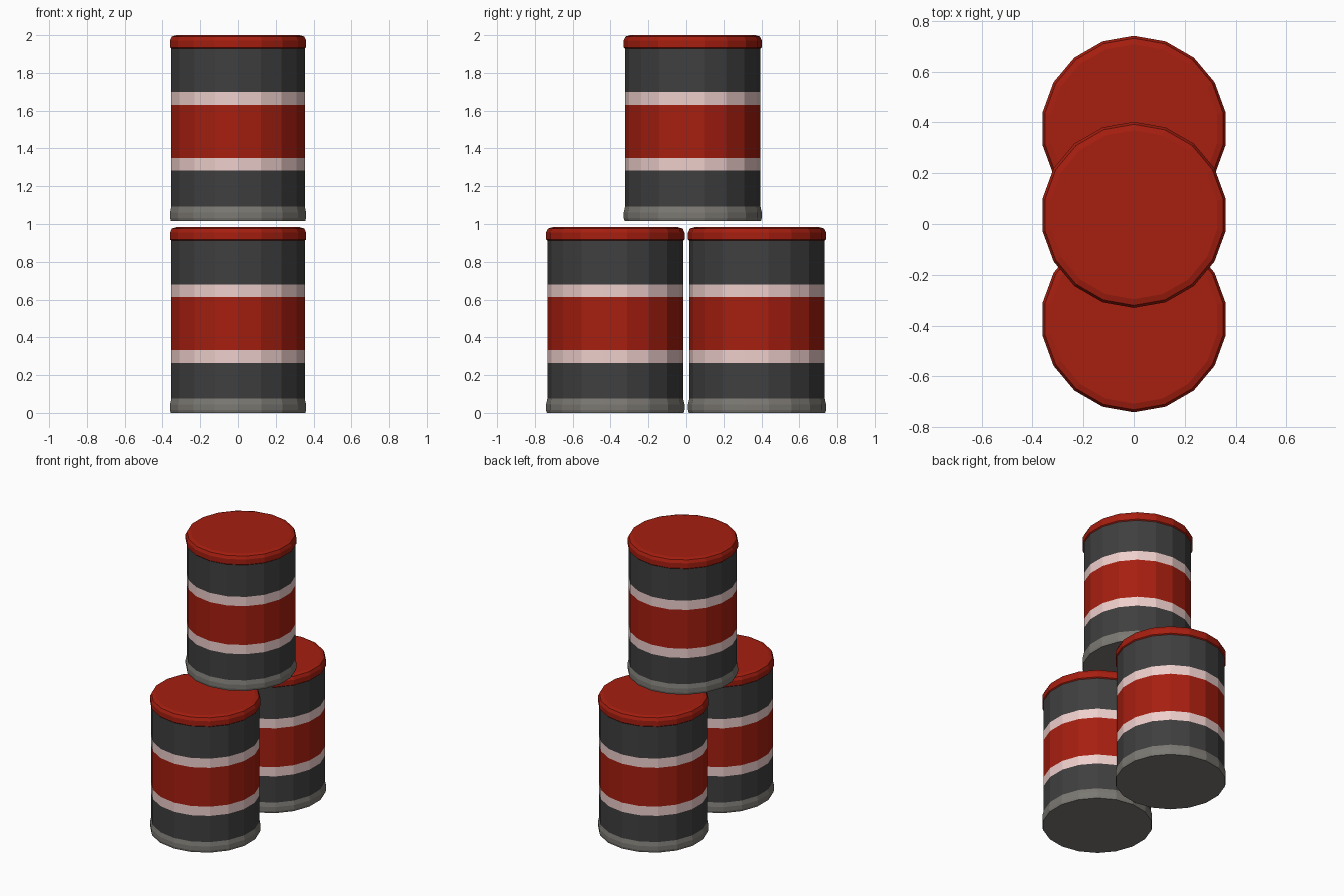
import bpy, bmesh
from math import sin, cos, pi

if "Cube" in bpy.data.objects:
    bpy.data.objects.remove(bpy.data.objects["Cube"])

SIDES = 18


def material(name, rgb):
    m = bpy.data.materials.new(name)
    m.diffuse_color = (*rgb, 1)
    m.use_nodes = True
    m.node_tree.nodes["Principled BSDF"].inputs["Base Color"].default_value = m.diffuse_color
    return m


RED = material("red_paint", (0.38, 0.013, 0.005))
PALE = material("pale_stripe", (0.85, 0.62, 0.60))
DARK = material("dark_metal", (0.05, 0.05, 0.05))
GREY = material("rim_grey", (0.20, 0.19, 0.17))


def lathe(name, profile, mats, loc, cap_bottom=False, cap_top=False):
    """Turn (radius, z) points into a faceted surface, one material per ring."""
    bm = bmesh.new()
    rings = [[bm.verts.new((r * sin(2 * pi * i / SIDES), r * cos(2 * pi * i / SIDES), z))
              for i in range(SIDES)] for r, z in profile]
    slots = list(dict.fromkeys(mats))
    for low, high, mat in zip(rings, rings[1:], mats):
        for i in range(SIDES):
            j = (i + 1) % SIDES
            f = bm.faces.new((low[j], low[i], high[i], high[j]))
            f.material_index = slots.index(mat)
    if cap_bottom:
        bm.faces.new(rings[0])
    if cap_top:
        bm.faces.new(rings[-1][::-1])
    me = bpy.data.meshes.new(name)
    bm.to_mesh(me)
    bm.free()
    for m in slots:
        me.materials.append(m)
    ob = bpy.data.objects.new(name, me)
    ob.location = loc
    bpy.context.collection.objects.link(ob)


def barrel(name, y, z):
    loc = (0, y, z)
    # grey foot rim with the closed underside
    lathe(name + "_foot_rim", [(0.362, 0), (0.366, 0.015), (0.366, 0.045), (0.359, 0.075)],
          [GREY] * 3, loc, cap_bottom=True)
    # striped wall
    heights = (0.075, 0.265, 0.332, 0.614, 0.681, 0.912)
    lathe(name + "_wall", [(0.359, h) for h in heights],
          [DARK, PALE, RED, PALE, DARK], loc)
    # red lid with a chamfered edge
    lathe(name + "_lid", [(0.359, 0.912), (0.366, 0.918), (0.366, 0.955),
                          (0.356, 0.976), (0.332, 0.983)],
          [RED] * 4, loc, cap_top=True)


# two barrels on the ground, one stacked above the gap
barrel("front_barrel", -0.375, 0)
barrel("back_barrel", 0.375, 0)
barrel("top_barrel", 0.036, 1.017)
